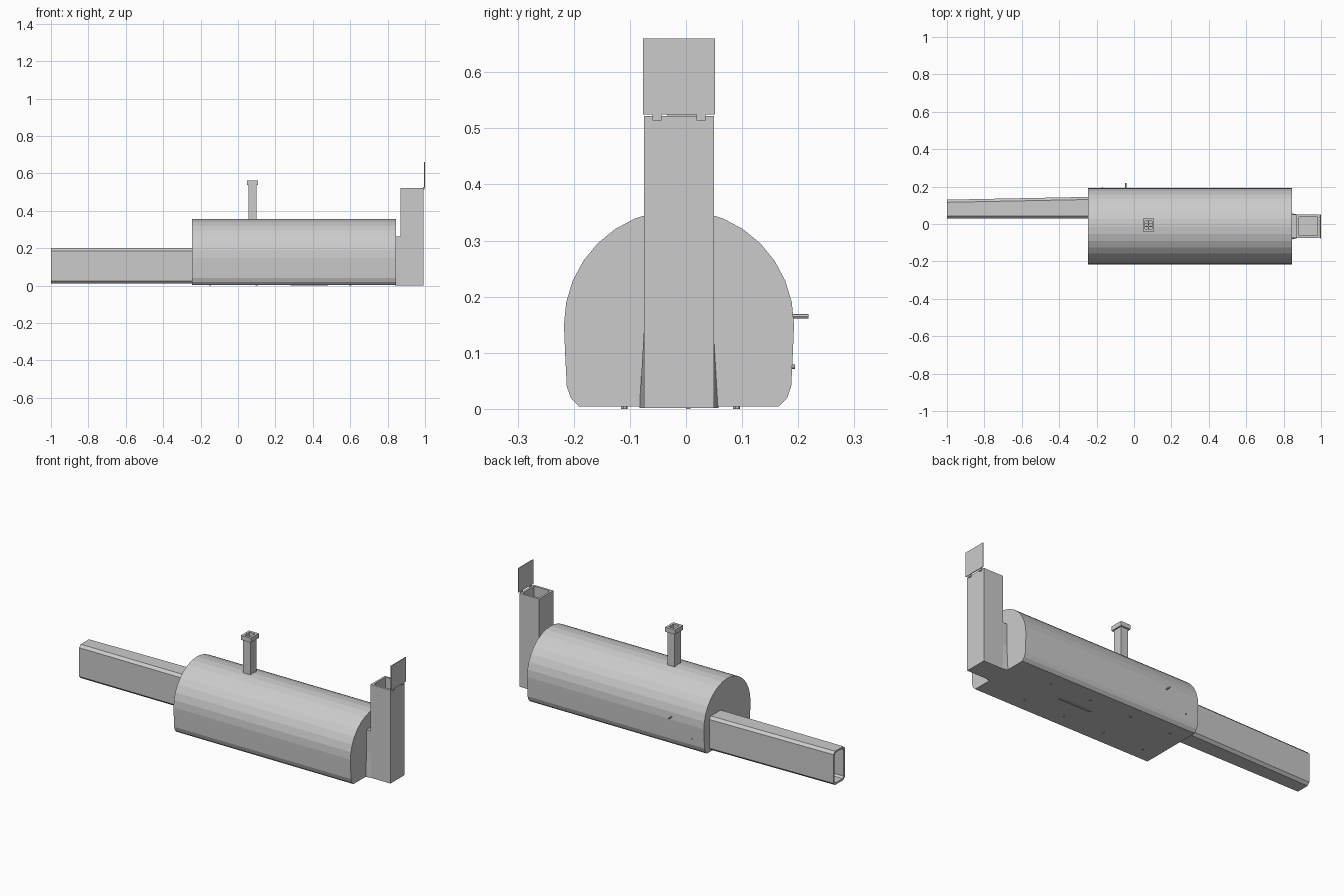
import bpy, bmesh, math
from mathutils import Vector

cube = bpy.data.objects.get("Cube")
if cube:
    bpy.data.objects.remove(cube)

grey = bpy.data.materials.new("plain grey")
grey.use_nodes = True
grey.diffuse_color = (0.6, 0.6, 0.6, 1)
grey.node_tree.nodes["Principled BSDF"].inputs["Base Color"].default_value = (0.6, 0.6, 0.6, 1)


def loft(name, rings):
    """Skin a list of equal-length rings and cap both ends."""
    bm = bmesh.new()
    loops = [[bm.verts.new(p) for p in ring] for ring in rings]
    n = len(loops[0])
    for a, b in zip(loops, loops[1:]):
        for i in range(n):
            j = (i + 1) % n
            bm.faces.new((a[i], a[j], b[j], b[i]))
    bm.faces.new(loops[0])
    bm.faces.new(loops[-1])
    bmesh.ops.recalc_face_normals(bm, faces=bm.faces[:])
    mesh = bpy.data.meshes.new(name)
    bm.to_mesh(mesh)
    bm.free()
    mesh.materials.append(grey)
    obj = bpy.data.objects.new(name, mesh)
    bpy.context.collection.objects.link(obj)
    return obj


def rect(x0, x1, y0, y1, z):
    return [(x0, y0, z), (x1, y0, z), (x1, y1, z), (x0, y1, z)]


def box(name, x0, x1, y0, y1, z0, z1):
    return loft(name, [rect(x0, x1, y0, y1, z0), rect(x0, x1, y0, y1, z1)])


def rod(name, centre, axis, radius, length, sides=8):
    """Short cylinder starting at centre and running along axis."""
    axis = Vector(axis)
    u = axis.orthogonal().normalized()
    v = axis.cross(u)
    angles = [math.tau * i / sides for i in range(sides)]
    rings = [[Vector(centre) + axis * d + (u * math.cos(t) + v * math.sin(t)) * radius
              for t in angles] for d in (0, length)]
    return loft(name, rings)


# Barrel body: half-round top over tucked-in sides and a flat base
MID, RADIUS, BASE = -0.0125, 0.205, 0.004
side = [(0.203, 0.1), (0.2, 0.04), (0.193, 0.02), (0.178, BASE)]
arc = [(RADIUS * math.cos(math.pi * i / 16), 0.15 + RADIUS * math.sin(math.pi * i / 16))
       for i in range(17)]
section = arc + [(-y, z) for y, z in side] + side[::-1]
loft("barrel_body", [[(x, MID + y, z) for y, z in section] for x in (-0.245, 0.845)])


# Entrance tunnel: hollow, chamfered, slightly wider at the body
def tunnel_ring(x, y0, y1, z0, z1, c):
    return [(x, y0 + c, z0), (x, y1 - c, z0), (x, y1, z0 + c), (x, y1, z1 - c),
            (x, y1 - c, z1), (x, y0 + c, z1), (x, y0, z1 - c), (x, y0, z0 + c)]


W = 0.01
loft("entrance_tunnel", [
    tunnel_ring(-0.24, 0.03, 0.145, 0.012, 0.2, 0.014),
    tunnel_ring(-1, 0.03, 0.13, 0.012, 0.2, 0.014),
    tunnel_ring(-1, 0.03 + W, 0.13 - W, 0.012 + W, 0.2 - W, 0.01),
    tunnel_ring(-0.25, 0.03 + W, 0.145 - W, 0.012 + W, 0.2 - W, 0.01)])

# Feed stack with open top, and the flared neck joining it to the body
loft("feed_stack", [
    rect(0.87, 0.992, -0.075, 0.05, 0.002), rect(0.87, 0.992, -0.075, 0.05, 0.522),
    rect(0.882, 0.98, -0.062, 0.038, 0.522), rect(0.882, 0.98, -0.062, 0.038, 0.03)])
loft("stack_neck", [
    [(0.84, -0.083, 0.002), (0.875, -0.075, 0.002), (0.875, 0.05, 0.002), (0.84, 0.058, 0.002)],
    rect(0.84, 0.875, -0.075, 0.05, 0.14),
    rect(0.84, 0.875, -0.075, 0.05, 0.262)])

# Raised lid and its hinges
box("stack_lid", 0.995, 1, -0.077, 0.052, 0.525, 0.66)
for label, y in (("front", -0.052), ("back", 0.027)):
    box(label + "_hinge", 0.99, 0.998, y - 0.008, y + 0.008, 0.514, 0.527)

# Vent pipe with a wider collar and a crossed grille in its mouth
loft("vent_pipe", [
    rect(0.055, 0.1, -0.033, 0.022, 0.34), rect(0.055, 0.1, -0.033, 0.022, 0.537),
    rect(0.047, 0.108, -0.041, 0.03, 0.537), rect(0.047, 0.108, -0.041, 0.03, 0.562),
    rect(0.06, 0.095, -0.027, 0.016, 0.562), rect(0.06, 0.095, -0.027, 0.016, 0.5)])
box("grille_bar_long", 0.075, 0.08, -0.028, 0.017, 0.535, 0.54)
for y in (-0.013, 0.002):
    box("grille_bar_cross", 0.059, 0.096, y - 0.002, y + 0.002, 0.535, 0.54)

# Peg and small bolt on the back wall
rod("back_peg", (-0.045, 0.18, 0.165), (0, 1, 0), 0.004, 0.038)
rod("back_bolt", (-0.17, 0.18, 0.075), (0, 1, 0), 0.004, 0.014)

# Small fixings under the base
for x in (-0.15, 0.1, 0.35, 0.6):
    for y in (-0.11, 0.09):
        rod("base_screw", (x, y, 0), (0, 0, 1), 0.006, 0.006, 6)
box("base_strip", 0.28, 0.48, 0.0, 0.008, 0, 0.006)
